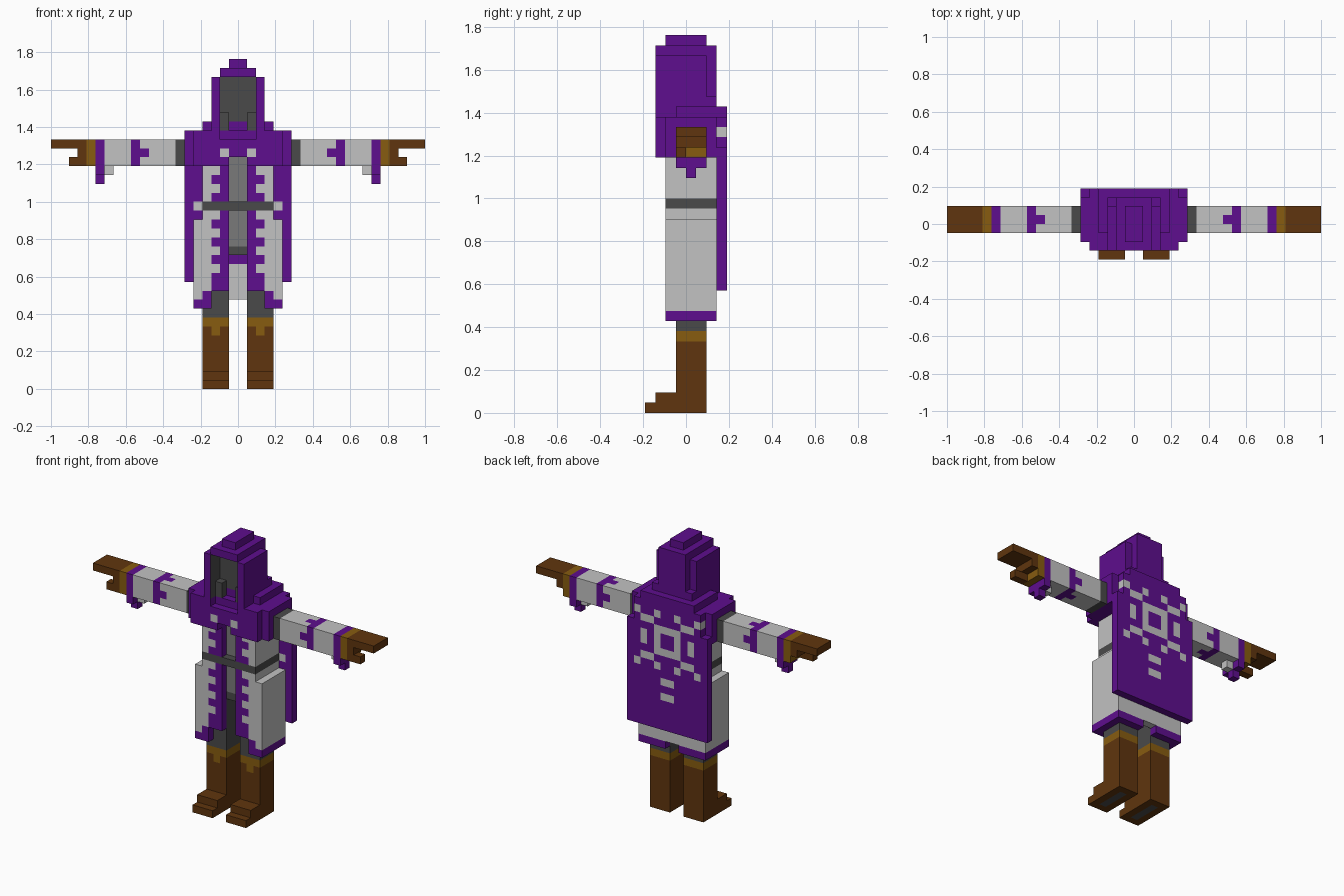
import bpy, bmesh, math
from mathutils import Vector

if "Cube" in bpy.data.objects:
    bpy.data.objects.remove(bpy.data.objects["Cube"])

U = 2 / 42  # size of one block


def linear(hex_code):
    vals = [int(hex_code[i:i + 2], 16) / 255 for i in (0, 2, 4)]
    return [v / 12.92 if v <= 0.04045 else ((v + 0.055) / 1.055) ** 2.4 for v in vals] + [1]


PURPLE, WHITE, MID, DARK, BROWN, GOLD = range(6)
MATS = []
for label, code in (("purple cloth", "5E0E8E"), ("pale cloth", "C2C2C2"), ("grey shirt", "7A7A7A"),
                    ("dark grey", "4A4A4A"), ("brown leather", "60350E"), ("gold trim", "875C10")):
    m = bpy.data.materials.new(label)
    m.diffuse_color = linear(code)
    m.use_nodes = True
    m.node_tree.nodes["Principled BSDF"].inputs["Base Color"].default_value = m.diffuse_color
    MATS.append(m)


def block(x0, x1, y0, y1, z0, z1):
    """Blocks filling a box, mirrored over x = 0 (x counted outward from the middle)."""
    half = {(x, y, z) for x in range(x0, x1) for y in range(y0, y1) for z in range(z0, z1)}
    return half | {(-x - 1, y, z) for x, y, z in half}


def build(name, cells, rule):
    """Skin a set of blocks; rule(d, y, z, n) colours each face, d = blocks from the middle."""
    bm = bmesh.new()
    verts = {}
    for c in sorted(cells):
        for axis in range(3):
            for s in (-1, 1):
                nb = list(c)
                nb[axis] += s
                if tuple(nb) in cells:
                    continue
                a, b = (axis + 1) % 3, (axis + 2) % 3
                ring = []
                for da, db in ((0, 0), (1, 0), (1, 1), (0, 1))[::s]:
                    p = list(c)
                    p[axis] += (s + 1) // 2
                    p[a] += da
                    p[b] += db
                    p = tuple(p)
                    if p not in verts:
                        verts[p] = bm.verts.new(Vector(p) * U)
                    ring.append(verts[p])
                f = bm.faces.new(ring)
                n = [0, 0, 0]
                n[axis] = s
                x, y, z = c
                d = x if x >= 0 else -x - 1
                if x < 0:
                    n[0] = -n[0]
                f.material_index = rule(d, y, z, n)
    # merge coplanar blocks of one colour
    bmesh.ops.dissolve_limit(bm, angle_limit=math.radians(1), verts=bm.verts[:],
                             edges=bm.edges[:], delimit={'MATERIAL'})
    me = bpy.data.meshes.new(name)
    for m in MATS:
        me.materials.append(m)
    bm.to_mesh(me)
    bm.free()
    bpy.context.collection.objects.link(bpy.data.objects.new(name, me))


# Legs and boots with stepped toes
def leg_colour(d, y, z, n):
    if n[2] < 0 and z == 0 and d == 2 and -3 <= y <= 0:
        return DARK
    if z >= 8:
        return DARK
    if z == 7 or (z == 6 and d == 2 and n[1] < 0):
        return GOLD
    return BROWN


build("legs_and_boots",
      block(1, 4, -1, 2, 0, 16) | block(1, 4, -3, -1, 0, 2) | block(1, 4, -4, -3, 0, 1), leg_colour)


# Long coat, open at the front, with belt and shirt panel
def coat_colour(d, y, z, n):
    if z == 20:
        return DARK
    if z == 9:
        return PURPLE
    if y == -2:
        trim = d == 1 or (d == 2 and z in (11, 12, 14, 16, 18, 21, 23)) or (d == 3 and z == 10)
        return PURPLE if trim else WHITE
    if d == 0 and y < 2 and (n[1] < 0 or n[2] < 0):
        return DARK if z == 15 else MID
    if d == 0 and y == 2 and z == 14:
        return PURPLE
    return WHITE


coat = block(0, 4, -2, 3, 9, 26) | block(4, 5, -2, 3, 9, 19)
coat -= block(1, 4, -1, 2, 9, 16)      # room for the legs
coat -= block(0, 1, -1, 2, 9, 15)      # gap between the legs
coat -= block(0, 1, -2, -1, 9, 20) | block(0, 1, -2, -1, 21, 26)
coat -= block(1, 3, -2, -1, 9, 11) | block(0, 1, 2, 3, 9, 10)
build("coat", coat, coat_colour)


# Shoulder mantle and collar
def mantle_colour(d, y, z, n):
    return WHITE if d == 1 and z == 26 and n[1] < 0 else PURPLE


mantle = block(0, 6, -2, 3, 25, 29) | block(0, 5, -3, -2, 25, 29) | block(0, 4, -1, 3, 29, 30)
mantle -= block(0, 1, -3, -1, 25, 26) | block(0, 2, -3, -2, 28, 29)
build("mantle", mantle, mantle_colour)


# Hood with a hollow, shadowed face
def hood_colour(d, y, z, n):
    inside = d < 2 and 29 <= z < 35 and y < 2 and n[1] < 0
    wall = d == 2 and n[0] < 0 and y < 0
    ledge = d == 1 and z < 31 and y < 0
    return DARK if inside or wall or ledge else PURPLE


hood = block(0, 3, -3, 2, 29, 35) | block(0, 3, 2, 3, 29, 31) | block(0, 2, 2, 3, 31, 36)
hood |= block(0, 2, -3, 3, 35, 36) | block(0, 1, -2, 2, 36, 37)
hood -= block(0, 2, -3, -1, 29, 35)
hood |= block(1, 2, -2, -1, 29, 31)
build("hood", hood, hood_colour)


# Cape with a pale emblem woven through
EMBLEM = {27: (1, 4), 26: (2, 3), 25: (0, 1), 24: (1, 3), 23: (1, 3), 22: (0, 1),
          21: (2, 3), 20: (1, 4), 18: (0,), 16: (0,)}


def cape_colour(d, y, z, n):
    return WHITE if d in EMBLEM.get(z, ()) else PURPLE


build("cape", block(0, 6, 3, 4, 12, 26) | block(0, 5, 3, 4, 26, 29) | block(0, 4, 3, 4, 29, 30),
      cape_colour)


# Sleeves, cuffs, hands and tassels
def arm_colour(d, y, z, n):
    if d == 6:
        return DARK
    if d in (11, 15):
        return PURPLE
    if d == 10 and ((n[1] and z == 26) or (n[2] and y == 0)):
        return PURPLE
    if d == 16:
        return GOLD
    return BROWN if d >= 17 else WHITE


arms = block(6, 17, -1, 2, 25, 28)
arms |= block(17, 21, -1, 2, 27, 28) | block(17, 18, -1, 2, 26, 27) | block(17, 19, -1, 0, 25, 26)
arms |= block(15, 16, -1, 2, 24, 25) | block(15, 16, 0, 1, 23, 24) | block(14, 15, 0, 1, 24, 25)
build("arms", arms, arm_colour)
